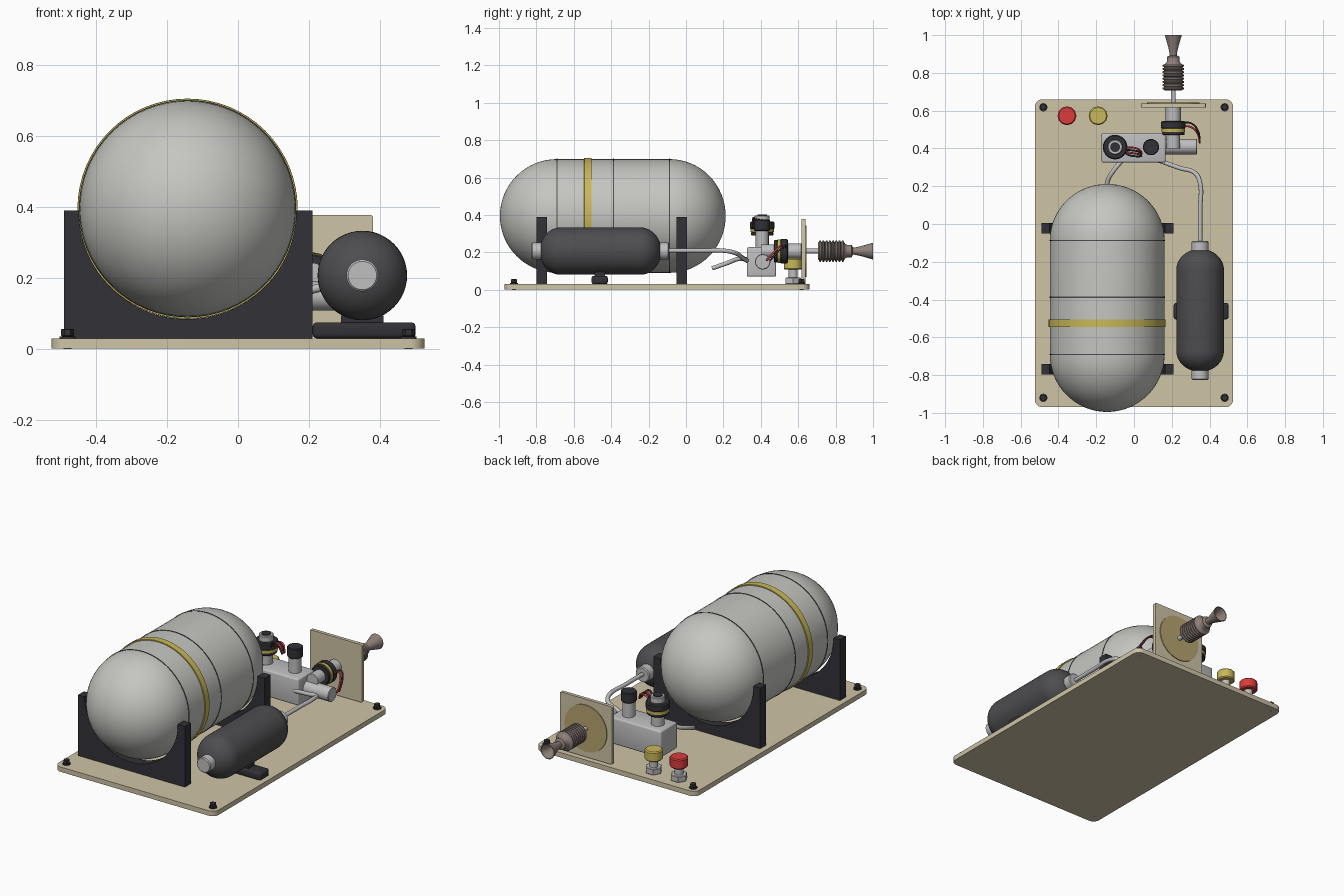
import bpy, bmesh, math
from mathutils import Vector, Matrix

if "Cube" in bpy.data.objects:
    bpy.data.objects.remove(bpy.data.objects["Cube"], do_unlink=True)


def material(name, *rgb):
    m = bpy.data.materials.new(name)
    m.use_nodes = True
    m.diffuse_color = (*rgb, 1)
    m.node_tree.nodes["Principled BSDF"].inputs["Base Color"].default_value = (*rgb, 1)
    return m


tan = material("tan", 0.62, 0.55, 0.38)
grey = material("tank grey", 0.56, 0.56, 0.53)
steel = material("steel", 0.52, 0.52, 0.53)
dark = material("dark grey", 0.075, 0.075, 0.08)
black = material("black", 0.032, 0.031, 0.038)
yellow = material("yellow", 0.58, 0.48, 0.1)
red = material("red", 0.7, 0.045, 0.045)
bronze = material("bronze", 0.28, 0.22, 0.2)
gold = material("gold", 0.47, 0.37, 0.16)

AXES = {"x": Matrix.Rotation(math.pi / 2, 4, "Y"),
        "y": Matrix.Rotation(-math.pi / 2, 4, "X"),
        "z": Matrix.Identity(4)}


def finish(name, bm, mat):
    bmesh.ops.recalc_face_normals(bm, faces=bm.faces)
    me = bpy.data.meshes.new(name)
    bm.to_mesh(me)
    bm.free()
    me.materials.append(mat)
    ob = bpy.data.objects.new(name, me)
    bpy.context.collection.objects.link(ob)
    return ob


def lathe(name, origin, axis, profile, mat, n=32):
    """Turn (radius, distance) pairs around an axis through origin."""
    bm = bmesh.new()
    rings = []
    for r, t in profile:
        angles = [math.tau * i / n for i in range(n)]
        rings.append([bm.verts.new((r * math.cos(a), r * math.sin(a), t)) for a in angles])
    for a, b in zip(rings, rings[1:]):
        for i in range(n):
            j = (i + 1) % n
            bm.faces.new((a[i], a[j], b[j], b[i]))
    bmesh.ops.remove_doubles(bm, verts=bm.verts, dist=1e-5)
    bm.transform(Matrix.Translation(origin) @ AXES[axis])
    return finish(name, bm, mat)


def rod(name, origin, axis, start, end, r, mat, n=32, c=0.0):
    """Capped cylinder with chamfer c."""
    prof = [(0, start), (r - c, start), (r, start + c), (r, end - c), (r - c, end), (0, end)]
    return lathe(name, origin, axis, prof, mat, n)


def box(name, low, high, mat, bevel=0.0, vertical=None, segments=3):
    """Box between two corners; bevels all edges or those along one axis."""
    low, high = Vector(low), Vector(high)
    bm = bmesh.new()
    bmesh.ops.create_cube(bm, size=1)
    bm.transform(Matrix.Translation((low + high) / 2) @ Matrix.Diagonal((*(high - low), 1)))
    if bevel:
        edges = [e for e in bm.edges if vertical is None or
                 abs((e.verts[0].co - e.verts[1].co).normalized()[vertical]) > 0.9]
        bmesh.ops.bevel(bm, geom=edges, offset=bevel, segments=segments,
                        profile=0.5, affect="EDGES")
    return finish(name, bm, mat)


def tube(name, points, r, mat):
    cu = bpy.data.curves.new(name, "CURVE")
    cu.dimensions = "3D"
    cu.bevel_depth = r
    cu.bevel_resolution = 3
    cu.use_fill_caps = True
    cu.resolution_u = 8
    sp = cu.splines.new("BEZIER")
    sp.bezier_points.add(len(points) - 1)
    for bp, p in zip(sp.bezier_points, points):
        bp.co = p
        bp.handle_left_type = bp.handle_right_type = "AUTO"
    cu.materials.append(mat)
    ob = bpy.data.objects.new(name, cu)
    bpy.context.collection.objects.link(ob)


def dome(r, length, base, sign, steps=12):
    """Quarter-ellipse profile from rim to pole."""
    quarter = [math.pi / 2 * i / steps for i in range(steps + 1)]
    return [(r * math.cos(a), base + sign * length * math.sin(a)) for a in quarter]


# Base plate and corner bolts
box("base_plate", (-0.525, -0.97, 0.001), (0.525, 0.66, 0.03), tan, 0.04, 2, 6)
for x in (-0.48, 0.48):
    for y in (-0.92, 0.618):
        rod("bolt_washer", (x, y, 0), "z", 0.03, 0.036, 0.022, black, 20)
        rod("bolt_head", (x, y, 0), "z", 0.036, 0.057, 0.018, black, 6, 0.002)
        rod("bolt_end", (x, y, 0), "z", 0, 0.03, 0.011, steel, 16)

# Main tank with seams and coloured band
CX, CZ, R = -0.142, 0.395, 0.304
FRONT, BACK = -0.69, -0.088
profile = dome(R, 0.305, FRONT, -1, 16)[::-1] + dome(R, 0.3, BACK, 1, 16)
lathe("main_tank", (CX, 0, CZ), "y", profile, grey, 64)
for y in (FRONT, -0.388, BACK):
    rod("tank_seam", (CX, y, CZ), "y", -0.003, 0.003, R + 0.002, dark, 64)
rod("tank_band", (CX, -0.525, CZ), "y", -0.02, 0.02, R + 0.006, yellow, 64, 0.001)

# Cradles with a half-round cut-out
for name, y in (("front_cradle", -0.77), ("back_cradle", -0.022)):
    outline = [(-0.49, 0.39), (-0.49, 0.03), (0.21, 0.03), (0.21, 0.39)]
    for i in range(33):
        a = math.pi * i / 32
        outline.append((CX + 0.306 * math.cos(a), 0.39 - 0.306 * math.sin(a)))
    bm = bmesh.new()
    face = bm.faces.new([bm.verts.new((x, y - 0.028, z)) for x, z in outline])
    new = bmesh.ops.extrude_face_region(bm, geom=[face])["geom"]
    moved = [v for v in new if isinstance(v, bmesh.types.BMVert)]
    bmesh.ops.translate(bm, verts=moved, vec=(0, 0.056, 0))
    finish(name, bm, black)

# Small bottle, necks and foot
BX, BZ = 0.35, 0.207
profile = dome(0.126, 0.11, -0.672, -1)[::-1] + dome(0.126, 0.11, -0.242, 1)
for i, (r, t) in enumerate(profile):
    profile[i] = (r, max(-0.778, min(-0.136, t)))
lathe("small_bottle", (BX, 0, BZ), "y", profile, dark, 48)
rod("front_neck", (BX, 0, BZ), "y", -0.825, -0.77, 0.045, steel, 32, 0.005)
rod("back_neck", (BX, 0, BZ), "y", -0.145, -0.09, 0.045, steel, 32, 0.005)
box("bottle_foot", (0.21, -0.505, 0.03), (0.5, -0.418, 0.075), black, 0.012)
box("bottle_rest", (0.29, -0.49, 0.07), (0.41, -0.433, 0.095), black)

# Feed pipes
tube("bottle_pipe", [(BX, -0.1, 0.21), (BX, 0.08, 0.21), (BX, 0.215, 0.208),
                     (0.325, 0.268, 0.195), (0.24, 0.297, 0.175), (0.135, 0.335, 0.15)],
     0.012, steel)
tube("tank_pipe", [(-0.145, 0.14, 0.115), (-0.14, 0.225, 0.145),
                   (-0.11, 0.28, 0.165), (-0.06, 0.34, 0.16)], 0.012, steel)

# Valve block and side fitting
box("valve_block", (-0.172, 0.325, 0.07), (0.168, 0.482, 0.228), steel, 0.01)
rod("side_fitting", (0, 0.41, 0.15), "x", 0.16, 0.333, 0.041, steel, 32, 0.003)

# Capped post on the block
rod("post", (0.09, 0.407, 0), "z", 0.22, 0.32, 0.035, steel)
rod("post_cap", (0.09, 0.407, 0), "z", 0.315, 0.375, 0.043, black, 24, 0.004)


def solenoid(name, origin, axis, length):
    rod(name + "_stem", origin, axis, 0, 0.08, 0.036, steel)
    rod(name + "_lower_coil", origin, axis, 0.07, 0.09, 0.06, black, 32, 0.004)
    rod(name + "_ring", origin, axis, 0.088, 0.105, 0.063, yellow)
    rod(name + "_coil", origin, axis, 0.103, 0.145, 0.065, black, 32, 0.006)
    rod(name + "_collar", origin, axis, 0.14, length, 0.04, steel, 32, 0.004)


# Upright and rear-facing valves
solenoid("upright_valve", (-0.1, 0.407, 0.22), "z", 0.178)
rod("upright_valve_cap", (-0.1, 0.407, 0), "z", 0.395, 0.402, 0.026, black)
TX, TZ = 0.208, 0.207
solenoid("rear_valve", (TX, 0.4, TZ), "y", 0.22)

# Valve wires
for i, mat in enumerate((red, black, red, black)):
    s = 0.014 * i
    tube("upright_wire", [(-0.05, 0.4 - s / 2, 0.335), (-0.02, 0.405 - s, 0.37 + s / 3),
                          (0.015, 0.4 - s, 0.37), (0.04, 0.38 - s / 2, 0.33)], 0.005, mat)
for i, mat in enumerate((red, black)):
    s = 0.02 * i
    tube("rear_wire", [(TX + 0.05, 0.52 + s, TZ + 0.01), (TX + 0.1, 0.51 + s, TZ + 0.03),
                       (TX + 0.13, 0.475 + s, TZ), (TX + 0.14, 0.43 + s, TZ - 0.05)],
         0.005, mat)

# Mounting panel with round pad
box("rear_panel", (0.038, 0.618, 0.036), (0.38, 0.638, 0.378), tan, 0.008, 1)
rod("panel_pad", (TX, 0, TZ), "y", 0.636, 0.643, 0.138, gold, 48)

# Thruster: feed rod, ribbed body and flared nozzle
rod("thruster_feed", (TX, 0, TZ), "y", 0.64, 0.72, 0.013, steel, 20)
ribs = [(0, 0.706), (0.045, 0.706)]
for i in range(8):
    y = 0.71 + 0.0172 * i
    ribs += [(0.048, y), (0.057, y + 0.004), (0.057, y + 0.011), (0.048, y + 0.015)]
ribs += [(0.04, 0.85), (0.034, 0.86), (0.034, 0.885), (0.02, 0.892), (0, 0.892)]
lathe("thruster_body", (TX, 0, TZ), "y", ribs, bronze)
nozzle = [(0.018, 0.885), (0.019, 0.9), (0.025, 0.93), (0.035, 0.965), (0.045, 1.0),
          (0.041, 1.0), (0.03, 0.965), (0.02, 0.93), (0.012, 0.9), (0, 0.895)]
lathe("thruster_nozzle", (TX, 0, TZ), "y", nozzle, bronze)

# Filling ports with coloured knobs
for name, x, mat in (("red", -0.355, red), ("yellow", -0.19, yellow)):
    at = (x, 0.573, 0)
    rod(name + "_port_nut", at, "z", 0.03, 0.065, 0.047, steel, 6, 0.003)
    rod(name + "_port_stem", at, "z", 0.06, 0.115, 0.024, steel, 24)
    rod(name + "_port_knob", at, "z", 0.108, 0.168, 0.05, mat, 12, 0.006)

# Smooth shading with sharp edges kept
bpy.ops.object.select_all(action="DESELECT")
for ob in bpy.context.collection.objects:
    if ob.type == "MESH":
        ob.select_set(True)
        bpy.context.view_layer.objects.active = ob
bpy.ops.object.shade_smooth_by_angle(angle=math.radians(32))
